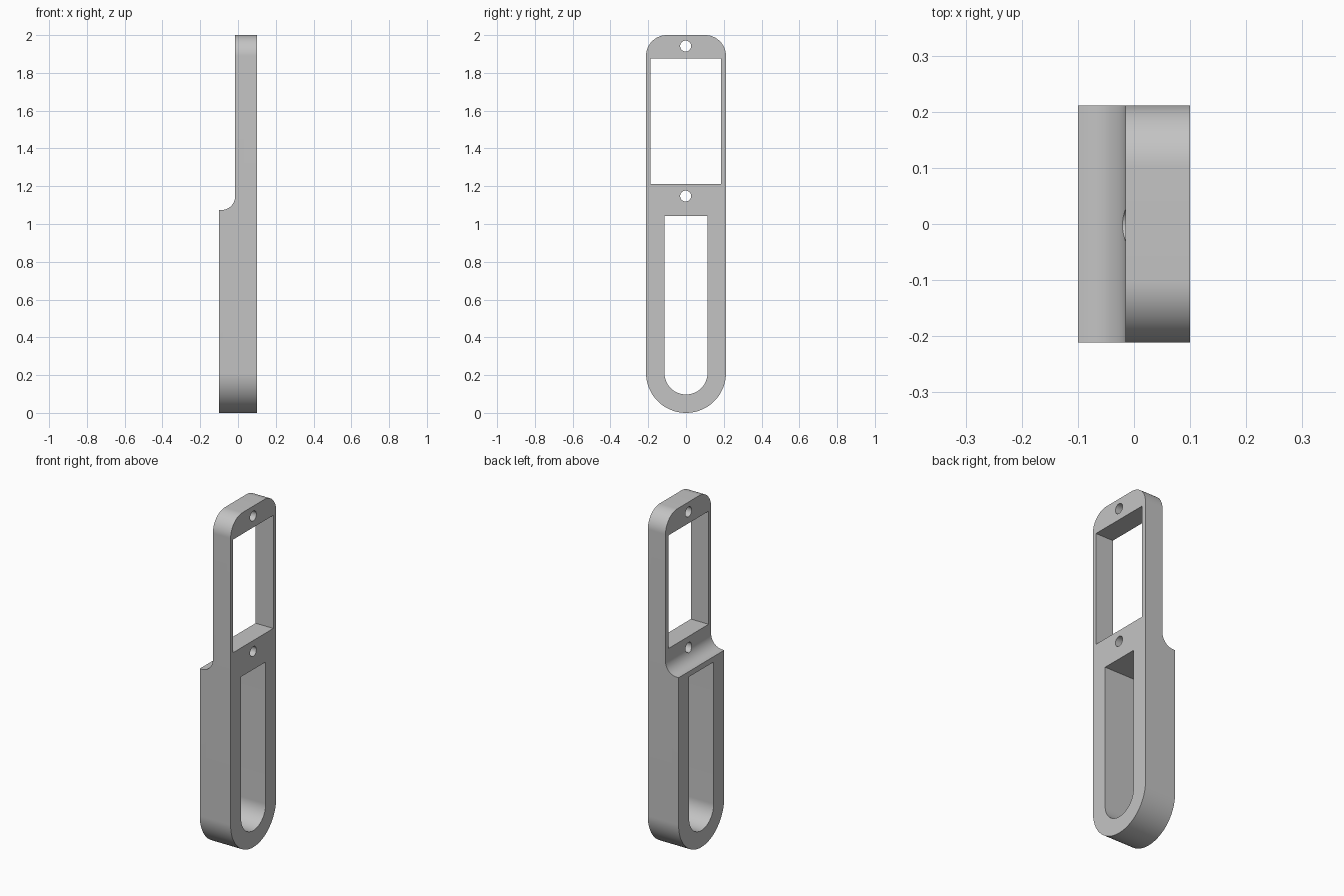
import bpy, bmesh
from math import sin, cos, pi

if "Cube" in bpy.data.objects:
    bpy.data.objects.remove(bpy.data.objects["Cube"])

HALF_W, THICK = 0.2115, 0.1      # half width, half thickness
SHELF_X, SHELF_Z = -0.015, 1.074  # recessed upper face and the step's lip

grey = bpy.data.materials.new("plain grey")
grey.use_nodes = True
grey.diffuse_color = (0.55, 0.55, 0.55, 1)
grey.node_tree.nodes["Principled BSDF"].inputs["Base Color"].default_value = grey.diffuse_color


def arc(cx, cy, r, start, end, n):
    return [(cx + r * cos(start + (end - start) * i / n),
             cy + r * sin(start + (end - start) * i / n)) for i in range(n + 1)]


def prism(name, points, place, lo, hi):
    """Extrude a closed 2D profile from lo to hi; place maps (a, b, depth) to xyz."""
    bm = bmesh.new()
    ends = [[bm.verts.new(place(a, b, d)) for a, b in points] for d in (lo, hi)]
    for end in ends:
        bm.faces.new(end)
    n = len(points)
    for i in range(n):
        j = (i + 1) % n
        bm.faces.new((ends[0][i], ends[0][j], ends[1][j], ends[1][i]))
    bmesh.ops.recalc_face_normals(bm, faces=bm.faces)
    mesh = bpy.data.meshes.new(name)
    bm.to_mesh(mesh)
    bm.free()
    mesh.materials.append(grey)
    obj = bpy.data.objects.new(name, mesh)
    bpy.context.collection.objects.link(obj)
    return obj


def across(a, b, d):     # profile in y-z, depth along x
    return (d, a, b)


def sideways(a, b, d):   # profile in x-z, depth along y
    return (a, d, b)


# Body: round bottom, rounded top corners
R = 0.11
outline = (arc(0, HALF_W, HALF_W, pi, 2 * pi, 64)
           + arc(HALF_W - R, 2 - R, R, 0, pi / 2, 24)
           + arc(R - HALF_W, 2 - R, R, pi / 2, pi, 24))
body = prism("handle_frame", outline, across, -THICK, THICK)

# Step with a concave fillet
F = 0.073
step = ([(-0.3, SHELF_Z)]
        + arc(SHELF_X - F, SHELF_Z + F, F, -pi / 2, 0, 20)
        + [(SHELF_X, 2.2), (-0.3, 2.2)])
cutters = [prism("step_cutter", step, sideways, -0.5, 0.5)]

# Rectangular window, grip slot and two screw holes
window = [(-0.188, 1.212), (0.184, 1.212), (0.184, 1.875), (-0.188, 1.875)]
slot = arc(0, HALF_W, 0.114, pi, 2 * pi, 48) + [(0.114, 1.042), (-0.114, 1.042)]
cutters += [prism("window_cutter", window, across, -0.3, 0.3),
            prism("slot_cutter", slot, across, -0.3, 0.3)]
for z in (1.148, 1.942):
    hole = arc(-0.002, z, 0.029, 0, 2 * pi, 32)[:-1]
    cutters.append(prism("screw_hole_cutter", hole, across, -0.3, 0.3))

bpy.ops.object.select_all(action='DESELECT')
bpy.context.view_layer.objects.active = body
body.select_set(True)
for cutter in cutters:
    cutter.hide_render = True
    mod = body.modifiers.new("cut", 'BOOLEAN')
    mod.operation, mod.solver, mod.object = 'DIFFERENCE', 'EXACT', cutter
    bpy.ops.object.modifier_apply(modifier=mod.name)
    bpy.data.objects.remove(cutter)

bpy.ops.object.shade_smooth_by_angle(angle=pi / 6)
